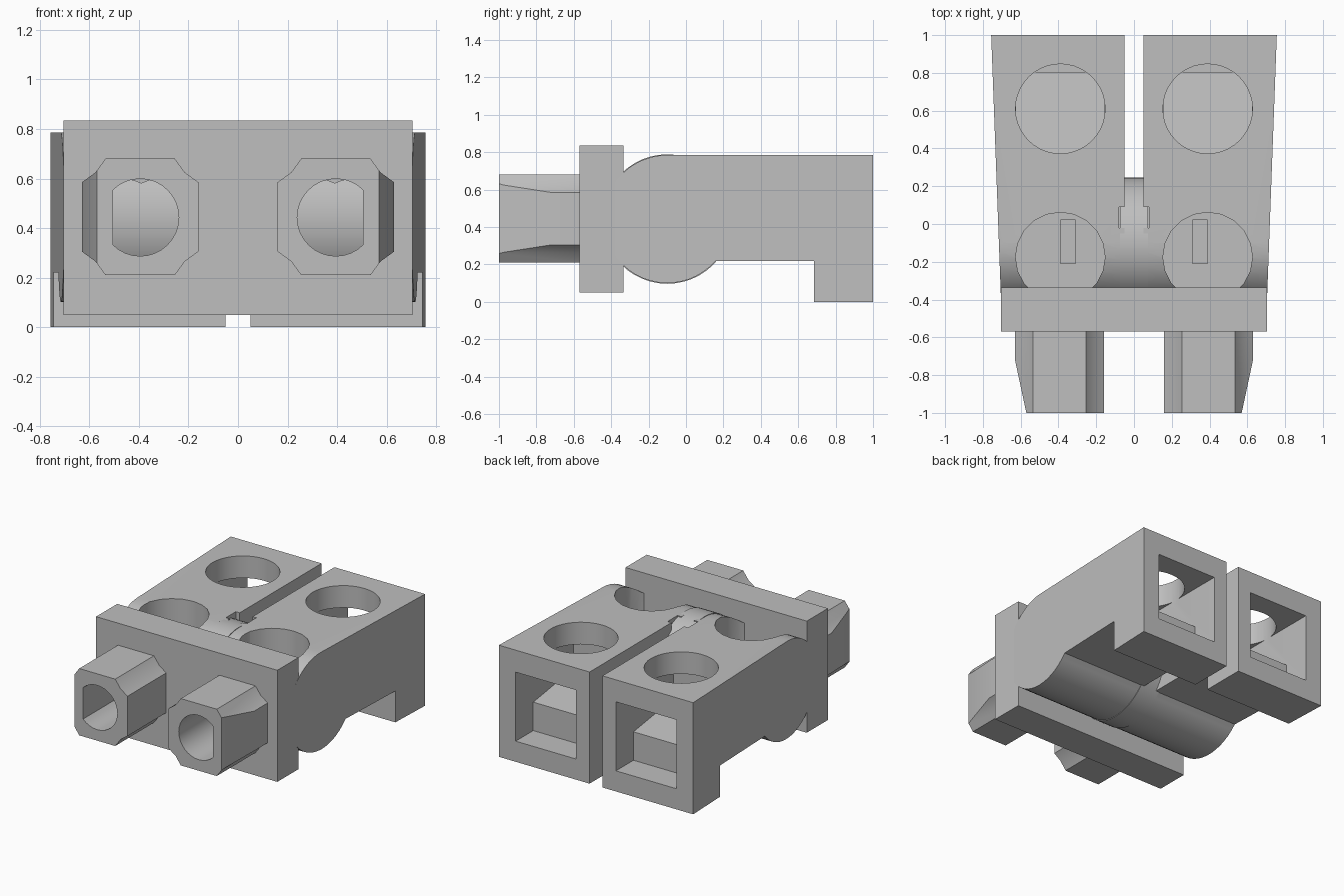
import bpy, bmesh, math
from mathutils import Vector

old = bpy.data.objects.get("Cube")
if old:
    bpy.data.objects.remove(old, do_unlink=True)

GREY = (0.52, 0.52, 0.52, 1)
mat = bpy.data.materials.new("light grey plastic")
mat.use_nodes = True
mat.diffuse_color = GREY
mat.node_tree.nodes["Principled BSDF"].inputs["Base Color"].default_value = GREY

AXIS_Y, AXIS_Z, RADIUS = -0.1, 0.443, 0.342   # hinge barrel
PORT_X = 0.39                                 # centre line of each channel


def prism(name, profile, place, a, b):
    """Extrude a 2D profile from a to b; place(u, v, t) gives the 3D point."""
    bm = bmesh.new()
    ends = [[bm.verts.new(place(u, v, t)) for u, v in profile] for t in (a, b)]
    bm.faces.new(ends[0])
    bm.faces.new(ends[1][::-1])
    n = len(profile)
    for i in range(n):
        j = (i + 1) % n
        bm.faces.new((ends[0][j], ends[0][i], ends[1][i], ends[1][j]))
    return finish(name, bm)


def finish(name, bm):
    bmesh.ops.recalc_face_normals(bm, faces=bm.faces)
    mesh = bpy.data.meshes.new(name)
    bm.to_mesh(mesh)
    bm.free()
    mesh.materials.append(mat)
    ob = bpy.data.objects.new(name, mesh)
    bpy.context.collection.objects.link(ob)
    return ob


def along_x(u, v, t): return (t, u, v)
def along_y(u, v, t): return (u, t, v)
def along_z(u, v, t): return (u, v, t)


def box(name, x, y, z):
    return prism(name, [(x[0], y[0]), (x[1], y[0]), (x[1], y[1]), (x[0], y[1])],
                 along_z, *z)


def arc(cu, cv, r, start, end, n):
    steps = [math.radians(start + (end - start) * i / n) for i in range(n + 1)]
    return [(cu + r * math.cos(s), cv + r * math.sin(s)) for s in steps]


def circle(cu, cv, r, n=32):
    return arc(cu, cv, r, 0, 360, n)[:-1]


def activate(ob):
    bpy.ops.object.select_all(action='DESELECT')
    ob.select_set(True)
    bpy.context.view_layer.objects.active = ob


def cut(ob, *cutters):
    activate(ob)
    for c in cutters:
        c.hide_render = True
        mod = ob.modifiers.new("cut", 'BOOLEAN')
        mod.operation = 'DIFFERENCE'
        mod.solver = 'EXACT'
        mod.object = c
        bpy.ops.object.modifier_apply(modifier=mod.name)
        bpy.data.objects.remove(c, do_unlink=True)


def mirror(ob):
    activate(ob)
    mod = ob.modifiers.new("mirror", 'MIRROR')
    mod.use_mirror_merge = False
    bpy.ops.object.modifier_apply(modifier=mod.name)


def smooth(ob):
    activate(ob)
    bpy.ops.object.shade_smooth_by_angle(angle=math.radians(30))


# Arms: rounded hinge end in front, deep foot at the back, tapered outer side
side = arc(AXIS_Y, AXIS_Z, RADIUS, 90, 319, 32)
side += [(0.16, 0.22), (0.685, 0.22), (0.685, 0), (1, 0), (1, 0.785)]
arms = prism("arms", side, along_x, 0.05, 0.75)
for v in arms.data.vertices:
    if v.co.x > 0.5:
        v.co.x = 0.719 + 0.037 * v.co.y

cut(arms,
    # square rear opening with a stepped, rising floor
    prism("rear_opening", [(1.1, 0.145), (0.805, 0.145), (0.805, 0.345),
                           (0.36, 0.41), (0.36, 0.63), (1.1, 0.63)],
          along_x, 0.155, 0.625),
    prism("rear_top_hole", circle(PORT_X, 0.61, 0.237, 40), along_z, 0.6, 0.9),
    # front pocket with a small deeper slot
    prism("front_pocket", circle(PORT_X, -0.175, 0.237, 20), along_z, 0.36, 0.9),
    box("pocket_slot", (0.31, 0.39), (-0.21, 0.02), (0.25, 0.4)),
    box("barrel_notch", (0, 0.08), (-0.02, 0.09), (0.6, 0.9)))
mirror(arms)
smooth(arms)

# Barrel joining the two arms
barrel = prism("hinge_barrel", circle(AXIS_Y, AXIS_Z, RADIUS + 0.004, 48),
               along_x, -0.075, 0.075)
smooth(barrel)

# Front plate
plate = box("front_plate", (-0.705, 0.705), (-0.57, -0.335), (0.05, 0.835))

# Plugs: square with hollowed corners and a tapered outer side
corner = [(0.235, 0.14), (0.18, 0.18), (0.14, 0.235)]
outline = []
for sx, sz in ((1, 1), (-1, 1), (-1, -1), (1, -1)):
    pts = corner if sx * sz > 0 else corner[::-1]
    outline += [(PORT_X + 0.005 + sx * u, 0.445 + sz * v) for u, v in pts]
plugs = prism("plugs", outline, along_y, -1, -0.56)
bm = bmesh.new()
bm.from_mesh(plugs.data)
slope = Vector((0.28, -0.06, 0))
cutting = bmesh.ops.bisect_plane(bm, geom=bm.verts[:] + bm.edges[:] + bm.faces[:],
                                 plane_co=(0.63, -0.72, 0), plane_no=slope,
                                 clear_outer=True)
bmesh.ops.holes_fill(bm, edges=[e for e in bm.edges if e.is_boundary], sides=0)
bmesh.ops.recalc_face_normals(bm, faces=bm.faces)
bm.to_mesh(plugs.data)
bm.free()


# Round bores, flattened on the outer side, through plugs and plate
def bore(mirrored=1):
    shape = [(mirrored * min(u, 0.505), v)
             for u, v in arc(PORT_X + 0.005, AXIS_Z, 0.156, 45, 315, 24)]
    shape += [(mirrored * 0.505, 0.333), (mirrored * 0.505, 0.553)]
    return prism("bore", shape, along_y, -1.1, -0.36)


cut(plugs, bore())
mirror(plugs)
cut(plate, bore(1), bore(-1))
smooth(plugs)
smooth(plate)
